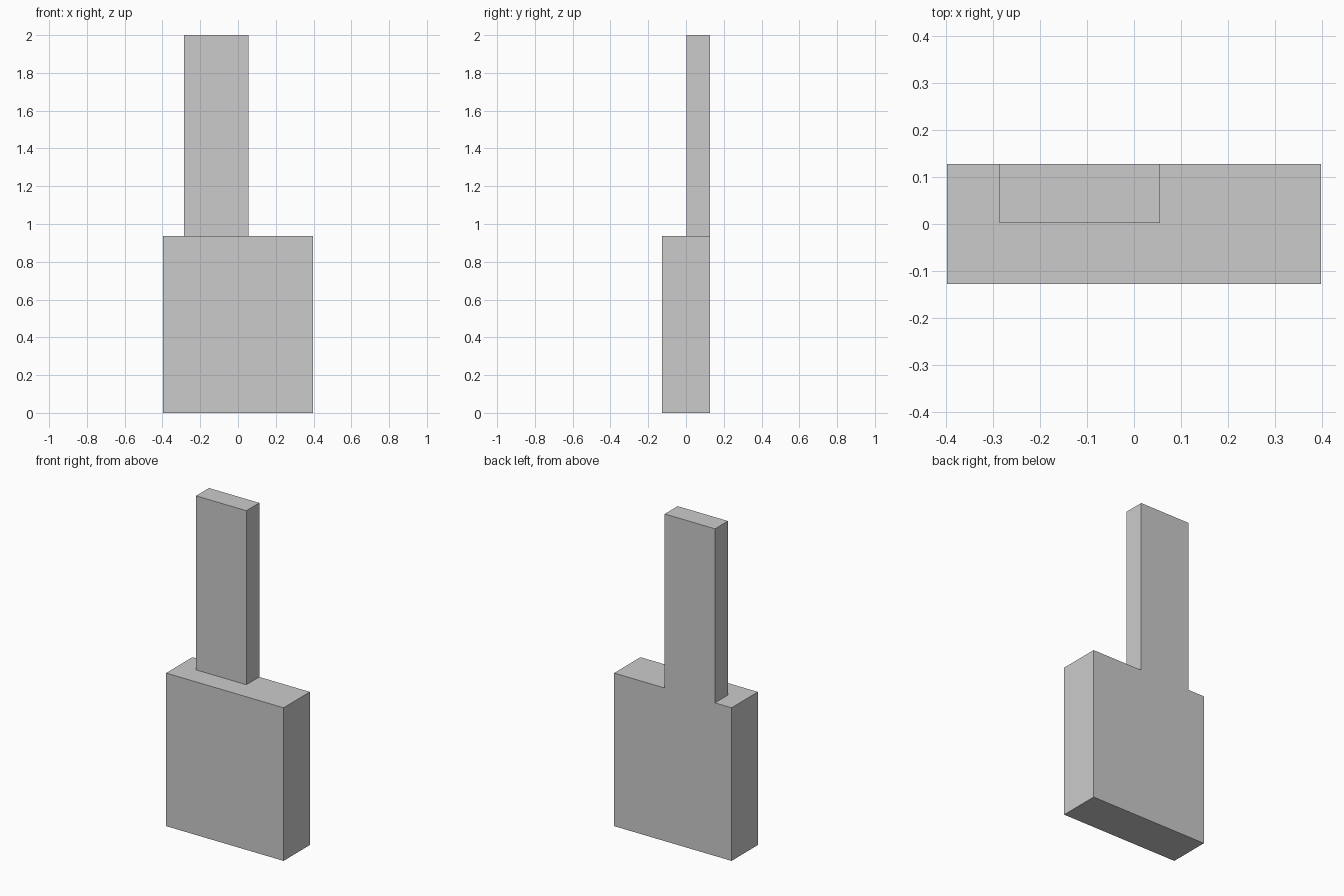
import bpy

if "Cube" in bpy.data.objects:
    bpy.data.objects.remove(bpy.data.objects["Cube"])


def box(name, x, y, z):
    """Add a box from (min, max) ranges on each axis."""
    ranges = (x, y, z)
    bpy.ops.mesh.primitive_cube_add(
        size=1, location=[(a + b) / 2 for a, b in ranges])
    obj = bpy.context.object
    obj.name = name
    obj.scale = [b - a for a, b in ranges]
    bpy.ops.object.transform_apply(location=True, rotation=False, scale=True)
    return obj


# Tall stack, flush with the back face and sunk into the block for the union
stack = box("stack", (-0.285, 0.055), (0.002, 0.127), (0.5, 2.0))

# Wide lower block
block = box("block_with_stack", (-0.397, 0.397), (-0.127, 0.127), (0.0, 0.936))

# Merge into one clean solid
union = block.modifiers.new("join_stack", 'BOOLEAN')
union.operation = 'UNION'
union.solver = 'EXACT'
union.object = stack
bpy.ops.object.modifier_apply(modifier=union.name)
bpy.data.objects.remove(stack)
